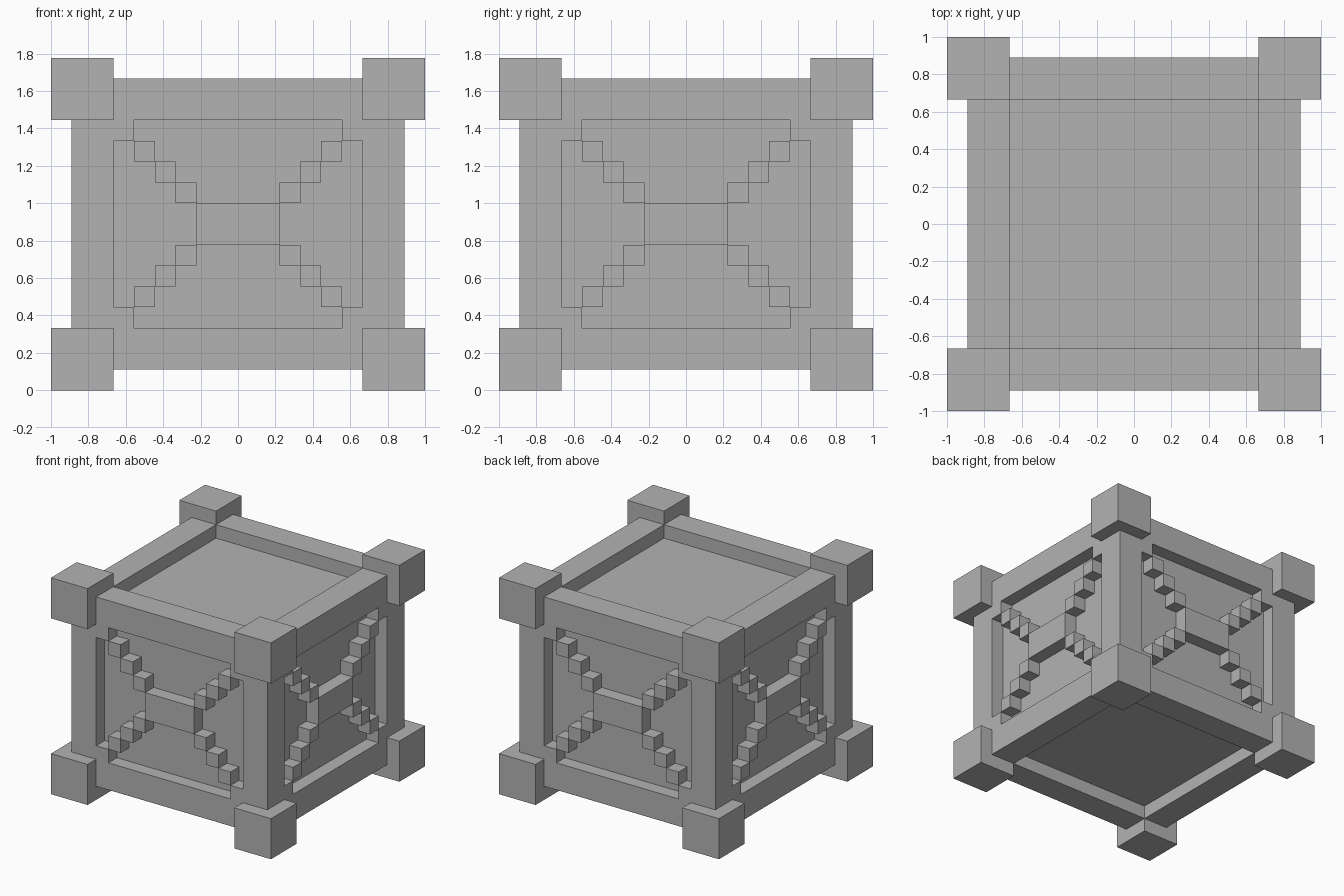
import bpy
import bmesh
from math import pi
from mathutils import Matrix, Vector

old = bpy.data.objects.get("Cube")
if old:
    bpy.data.objects.remove(old, do_unlink=True)

U = 1 / 9            # one grid cell
MID = 8              # height of the centre in cells
SIGNS = (-1, 1)

grey = bpy.data.materials.new("plain_grey")
grey.use_nodes = True
colour = (0.45, 0.45, 0.45, 1)
grey.diffuse_color = colour
grey.node_tree.nodes["Principled BSDF"].inputs["Base Color"].default_value = colour


def add_boxes(name, boxes, turn=0):
    """One object from (centre, size) boxes in cells, measured from the middle."""
    bm = bmesh.new()
    for centre, size in boxes:
        matrix = Matrix.Translation(Vector(centre)) @ Matrix.Diagonal((*size, 1))
        bmesh.ops.create_cube(bm, size=1, matrix=matrix)
    place = Matrix.Scale(U, 4) @ Matrix.Translation((0, 0, MID)) @ Matrix.Rotation(turn, 4, "Z")
    bm.transform(place)
    mesh = bpy.data.meshes.new(name)
    bm.to_mesh(mesh)
    bm.free()
    mesh.materials.append(grey)
    obj = bpy.data.objects.new(name, mesh)
    bpy.context.collection.objects.link(obj)
    return obj


# Recessed body
add_boxes("core", [((0, 0, 0), (14, 14, 12))])

# Corner blocks
add_boxes("corner_blocks", [((7.5 * x, 7.5 * y, 6.5 * z), (3, 3, 3))
                            for x in SIGNS for y in SIGNS for z in SIGNS])

# Upright posts
add_boxes("corner_posts", [((7 * x, 7 * y, 0), (2, 2, 10))
                           for x in SIGNS for y in SIGNS])

for i, side in enumerate(("front", "left", "back", "right")):
    turn = i * pi / 2
    # Top and bottom rails
    add_boxes(side + "_rails", [((0, -7, 6 * z), (12, 2, 2)) for z in SIGNS], turn)
    # Frame corner fillers
    add_boxes(side + "_corner_fillers", [((5.5 * x, -7.5, 4.5 * z), (1, 1, 1))
                                         for x in SIGNS for z in SIGNS], turn)
    # Central bar and stepped diagonals
    add_boxes(side + "_centre_bar", [((0, -7.5, 0), (4, 1, 2))], turn)
    add_boxes(side + "_diagonal_steps",
              [(((k + 2.5) * x, -7.5, (k + 1.5) * z), (1, 1, 1))
               for k in range(3) for x in SIGNS for z in SIGNS], turn)
